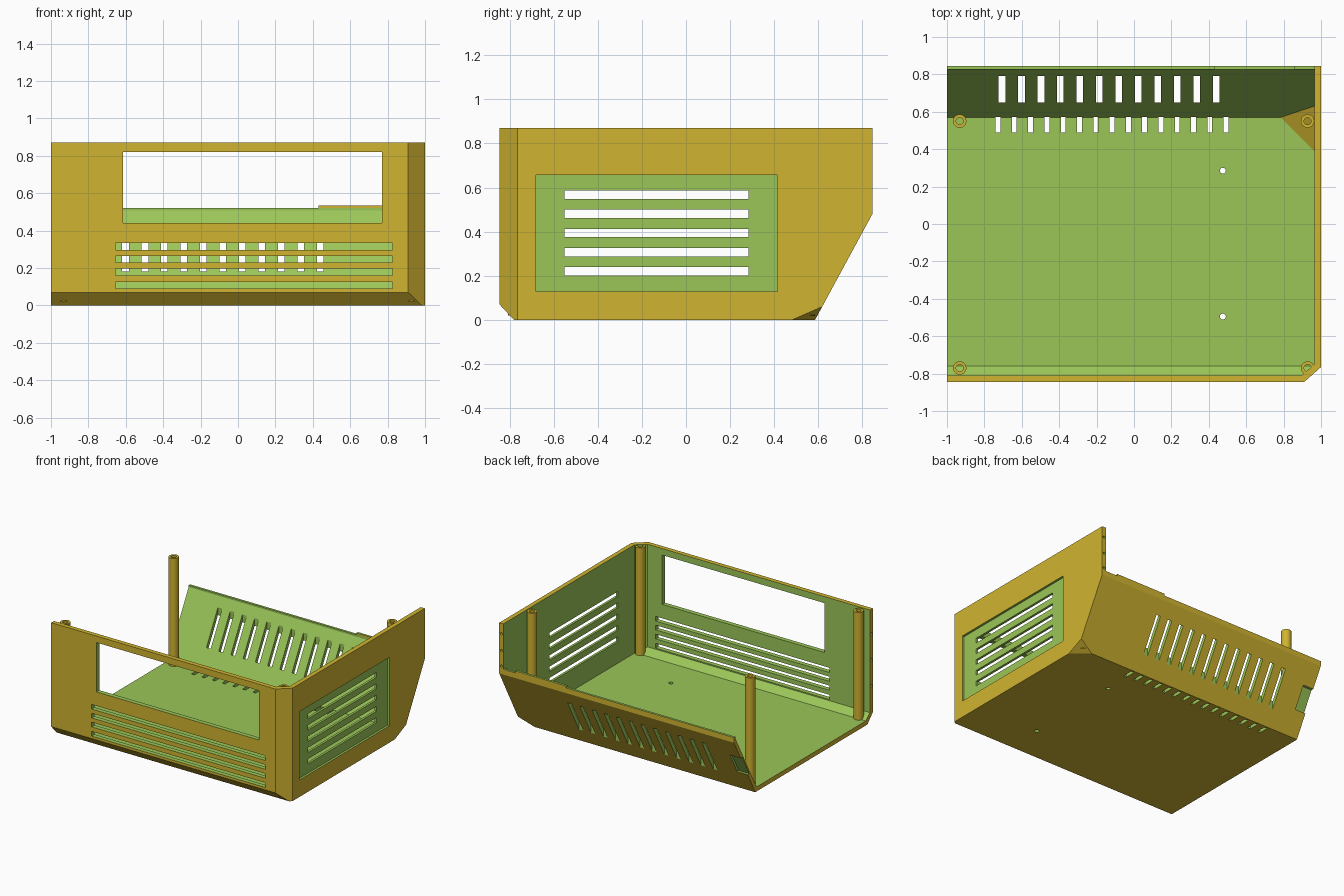
import bpy, bmesh, math
from mathutils import Vector, Matrix

if "Cube" in bpy.data.objects:
    bpy.data.objects.remove(bpy.data.objects["Cube"])


def material(name, rgb):
    m = bpy.data.materials.new(name)
    m.diffuse_color = (*rgb, 1)
    m.use_nodes = True
    m.node_tree.nodes["Principled BSDF"].inputs["Base Color"].default_value = m.diffuse_color
    return m


OCHRE = material("ochre", (0.631, 0.455, 0.030))
GREEN = material("green", (0.328, 0.565, 0.098))


def make_object(name, bm, mats):
    bmesh.ops.recalc_face_normals(bm, faces=bm.faces[:])
    me = bpy.data.meshes.new(name)
    bm.to_mesh(me)
    bm.free()
    for m in mats:
        me.materials.append(m)
    ob = bpy.data.objects.new(name, me)
    bpy.context.collection.objects.link(ob)
    return ob


def prism(bm, profile, x0, x1):
    """Extrude a (y, z) profile along x."""
    f = bm.faces.new([bm.verts.new((x0, y, z)) for y, z in profile])
    ext = bmesh.ops.extrude_face_region(bm, geom=[f])["geom"]
    bmesh.ops.translate(bm, vec=(x1 - x0, 0, 0),
                        verts=[v for v in ext if isinstance(v, bmesh.types.BMVert)])


def box(bm, x0, x1, y0, y1, z0, z1):
    prism(bm, [(y0, z0), (y1, z0), (y1, z1), (y0, z1)], x0, x1)


def pin(bm, loc, r, depth, axis):
    rot = Vector((0, 0, 1)).rotation_difference(Vector(axis)).to_matrix().to_4x4()
    bmesh.ops.create_cone(bm, cap_ends=True, segments=16, radius1=r, radius2=r,
                          depth=depth, matrix=Matrix.Translation(loc) @ rot)


def chop(bm, a, b, c, mat=0):
    """Cut a corner off along the plane through three points and cap it."""
    a, b, c = Vector(a), Vector(b), Vector(c)
    n = (b - a).cross(c - a).normalized()
    if n.dot(Vector((0, 0, 0.4)) - a) > 0:
        n = -n
    cut = bmesh.ops.bisect_plane(bm, geom=bm.verts[:] + bm.edges[:] + bm.faces[:],
                                 plane_co=a, plane_no=n, clear_outer=True)
    edges = [e for e in cut["geom_cut"] if isinstance(e, bmesh.types.BMEdge)]
    for f in bmesh.ops.edgeloop_fill(bm, edges=edges)["faces"]:
        f.material_index = mat


def subtract(target, bm, mats):
    cutter = make_object("cutter", bm, mats)
    cutter.hide_render = True
    mod = target.modifiers.new("cut", 'BOOLEAN')
    mod.operation, mod.solver, mod.object = 'DIFFERENCE', 'EXACT', cutter
    mod.material_mode = 'TRANSFER'
    bpy.context.view_layer.objects.active = target
    bpy.ops.object.modifier_apply(modifier=mod.name)
    bpy.data.objects.remove(cutter)


# Outer body of the case with chamfered corners
bm = bmesh.new()
prism(bm, [(-.845, .07), (-.78, 0), (.585, 0), (.845, .48), (.845, .87), (-.845, .87)], -1, 1)
chop(bm, (.91, -.845, 0), (1, -.765, 0), (1, -.765, 1))
chop(bm, (1, .48, 0), (1, .617, .06), (.88, .585, 0))
case = make_object("case_shell", bm, [OCHRE, GREEN])

# Hollow interior, open on the left, the top and above the back panel
bm = bmesh.new()
prism(bm, [(-.81, 1), (-.81, .08), (-.76, .035), (.57, .035), (.827, .506),
           (.827, .52), (.95, .52), (.95, 1)], -1.2, .965)
chop(bm, (.895, -.81, 0), (.965, -.75, 0), (.965, -.75, 1))
chop(bm, (.785, .57, .035), (.965, .39, .035), (.965, .63, .145), 1)
subtract(case, bm, [GREEN, OCHRE])

# Front window, vents, screw holes and side recess
bm = bmesh.new()
box(bm, -.615, .77, -1, -.7, .44, .82)
for z in (.107, .178, .247, .315):
    box(bm, -.655, .825, -1, -.7, z - .018, z + .018)
for i in range(12):
    x = -.706 + .1041 * i
    box(bm, x - .018, x + .018, .65, .79, .05, .6)
for i in range(15):
    x = -.727 + .0871 * i
    box(bm, x - .013, x + .013, .49, .572, -.1, .1)
for y in (.285, -.495):
    pin(bm, (.475, y, 0), .016, .2, (0, 0, 1))
for z in (.54, .66, .79):
    pin(bm, (.982, .845, z), .009, .08, (0, 1, 0))
for z in (.28, .48, .68):
    pin(bm, (-1, -.828, z), .009, .08, (1, 0, 0))
box(bm, .983, 1.1, -.68, .415, .13, .657)
subtract(case, bm, [GREEN])

# Slots through the recessed side panel
bm = bmesh.new()
for i in range(5):
    z = .22 + .087 * i
    box(bm, .9, 1.1, -.55, .283, z - .019, z + .019)
subtract(case, bm, [GREEN])

# Shallow notch on the outside of the back panel
bm = bmesh.new()
back = lambda z: .585 + z * .26 / .48
prism(bm, [(back(.17) - .02, .17), (back(.17) + .1, .17),
           (back(.33) + .1, .33), (back(.33) - .02, .33)], -1.1, -.91)
subtract(case, bm, [GREEN])

# Raised tab on the rim of the back panel
bm = bmesh.new()
box(bm, .43, .86, .827, .845, .515, .535)
tab = make_object("rim_tab", bm, [OCHRE, GREEN])
for p in tab.data.polygons:
    p.material_index = 1 if p.normal.z > .9 else 0

# Four hollow screw posts
for x in (-.932, .928):
    for y in (-.77, .55):
        bm = bmesh.new()
        vs = [bm.verts.new((r, 0, z)) for r, z in
              ((.019, .02), (.036, .02), (.036, .865), (.019, .865))]
        es = [bm.edges.new((vs[i], vs[(i + 1) % 4])) for i in range(4)]
        bmesh.ops.spin(bm, geom=vs + es, cent=(0, 0, 0), axis=(0, 0, 1),
                       angle=math.tau, steps=24)
        bmesh.ops.remove_doubles(bm, verts=bm.verts[:], dist=1e-4)
        post = make_object("screw_post", bm, [OCHRE])
        post.location = (x, y, 0)
        bpy.ops.object.select_all(action='DESELECT')
        post.select_set(True)
        bpy.context.view_layer.objects.active = post
        bpy.ops.object.shade_smooth_by_angle(angle=math.radians(30))
